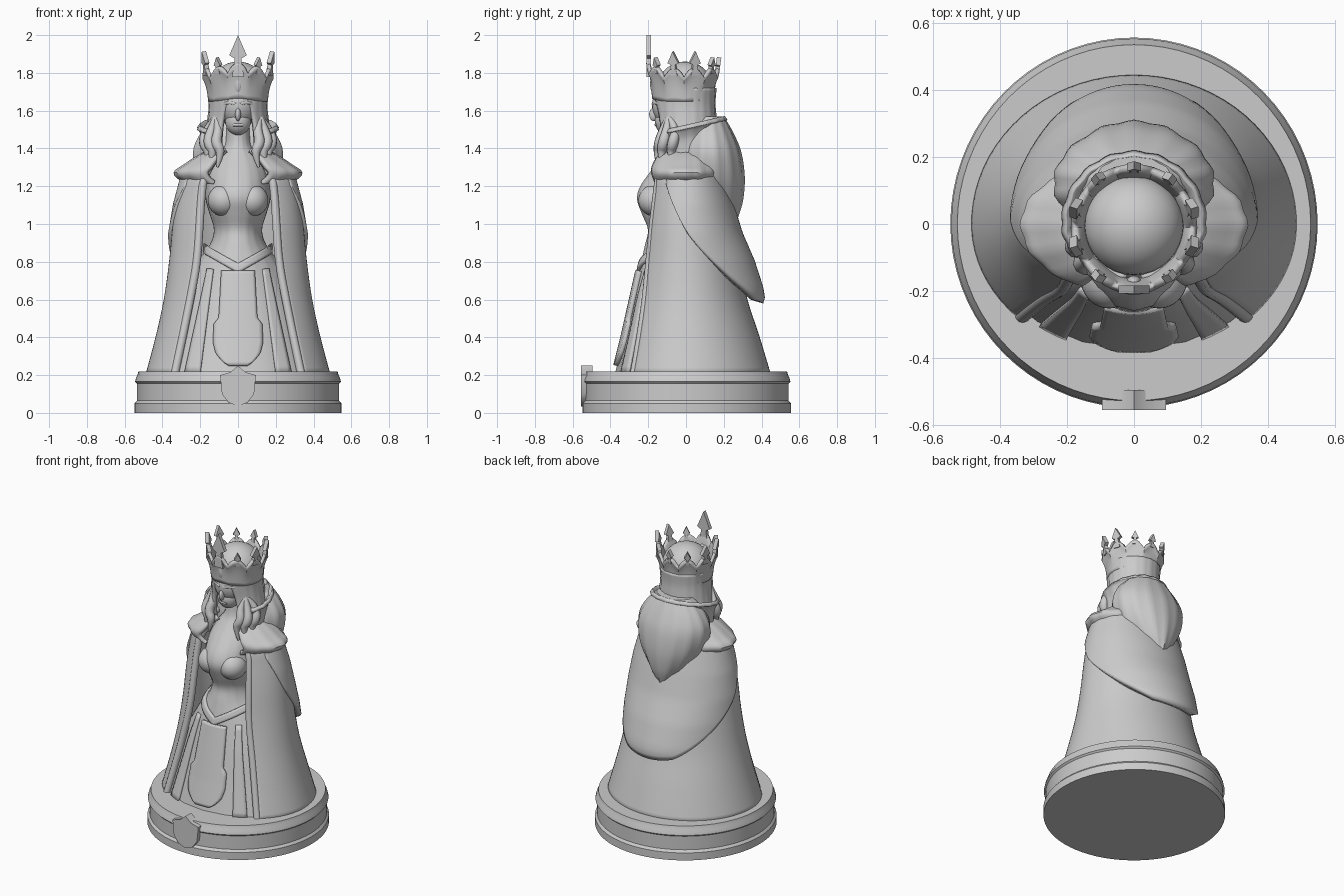
import bpy, bmesh, math
from math import sin, cos, pi, radians
from mathutils import Matrix

if "Cube" in bpy.data.objects:
    bpy.data.objects.remove(bpy.data.objects["Cube"])


def make(name, bm, thick=0):
    bmesh.ops.remove_doubles(bm, verts=bm.verts, dist=0.0005)
    bmesh.ops.recalc_face_normals(bm, faces=bm.faces)
    me = bpy.data.meshes.new(name)
    bm.to_mesh(me)
    bm.free()
    ob = bpy.data.objects.new(name, me)
    bpy.context.collection.objects.link(ob)
    if thick:
        s = ob.modifiers.new("thickness", 'SOLIDIFY')
        s.thickness, s.offset = thick, 0
    return ob


def surface(name, f, nu, nv, thick=0, cap=False):
    """Grid surface from f(u, v) with u, v in 0..1."""
    bm = bmesh.new()
    g = [[bm.verts.new(f(i / nu, j / nv)) for i in range(nu + 1)] for j in range(nv + 1)]
    for j in range(nv):
        for i in range(nu):
            bm.faces.new((g[j][i], g[j][i + 1], g[j + 1][i + 1], g[j + 1][i]))
    if cap:
        bmesh.ops.remove_doubles(bm, verts=bm.verts, dist=0.0005)
        bmesh.ops.holes_fill(bm, edges=[e for e in bm.edges if e.is_boundary], sides=0)
    return make(name, bm, thick)


def spline(rows, v):
    """Catmull-Rom through the rows."""
    x = v * (len(rows) - 1)
    i = min(int(x), len(rows) - 2)
    t = x - i
    a, b, c, d = (rows[max(0, min(len(rows) - 1, k))] for k in (i - 1, i, i + 1, i + 2))
    return [q + t * ((r - p) / 2 + t * (p - 2.5 * q + 2 * r - s / 2 + t * (1.5 * (q - r) + (s - p) / 2)))
            for p, q, r, s in zip(a, b, c, d)]


def sample(table, x):
    """Piecewise linear lookup on the first column (ascending)."""
    x = max(table[0][0], min(table[-1][0], x))
    for a, b in zip(table, table[1:]):
        if x <= b[0]:
            t = (x - a[0]) / (b[0] - a[0])
            return [p + (q - p) * t for p, q in zip(a, b)]


def loft(name, rows, cy=0, n=56, m=4, thick=0, cap=False, tilt=0, ripple=(0, 1)):
    """Rows: height, half width, front depth, back depth, edge angle (90 = closed)."""
    def f(u, v):
        z, rx, yf, yb, e = spline(rows, v)
        t = radians(-e) + u * (pi + 2 * radians(e))
        k = 1 + ripple[0] * cos(ripple[1] * (t + pi / 2))
        y = sin(t) * k * (yb if sin(t) > 0 else yf)
        return rx * cos(t) * k, cy + y, z + tilt * y
    return surface(name, f, n, m * (len(rows) - 1), thick, cap)


def ball(name, loc, scale):
    bm = bmesh.new()
    bmesh.ops.create_uvsphere(bm, u_segments=32, v_segments=18, radius=1,
                              matrix=Matrix.Translation(loc) @ Matrix.Diagonal((*scale, 1)))
    return make(name, bm)


def plate(name, pts, depth, mat):
    """Outline in x/z extruded along y, then placed."""
    bm = bmesh.new()
    f = bm.faces.new([bm.verts.new((x, -depth / 2, z)) for x, z in pts])
    r = bmesh.ops.extrude_face_region(bm, geom=[f])
    bmesh.ops.translate(bm, vec=(0, depth, 0), verts=[v for v in r['geom'] if isinstance(v, bmesh.types.BMVert)])
    bm.transform(mat)
    return make(name, bm)


def tube(name, pts, radius, taper=None):
    cu = bpy.data.curves.new(name, 'CURVE')
    cu.dimensions, cu.bevel_depth, cu.bevel_resolution = '3D', radius, 3
    cu.use_fill_caps = True
    sp = cu.splines.new('NURBS')
    sp.points.add(len(pts) - 1)
    for i, (p, q) in enumerate(zip(sp.points, pts)):
        p.co = (*q, 1)
        p.radius = taper[i] if taper else 1
    sp.use_endpoint_u, sp.order_u, sp.resolution_u = True, 3, 6
    ob = bpy.data.objects.new(name, cu)
    bpy.context.collection.objects.link(ob)


# Round base with a slight waist, and front shield
base = [(0, .548), (.05, .548), (.065, .535), (.155, .535), (.165, .545), (.185, .54), (.2, .532), (.22, .527)]
loft("base", [(z, r, r, r * 1.015, 90) for z, r in base], n=72, m=1, cap=True)
plate("base_shield", [(-.095, .2), (-.04, .215), (0, .25), (.04, .215), (.095, .2), (.085, .1), (.05, .055),
                      (0, .035), (-.05, .055), (-.085, .1)], .06, Matrix.Translation((0, -.525, 0)))

# Gown: skirt, waist, bodice and neck
gown = [(.2, .465, .375, .3, 90), (.4, .4, .325, .25, 90), (.6, .33, .28, .2, 90), (.78, .23, .24, .17, 90),
        (.89, .15, .215, .15, 90), (.97, .128, .2, .14, 90), (1.05, .15, .23, .15, 90), (1.13, .172, .257, .15, 90),
        (1.2, .17, .24, .15, 90), (1.28, .155, .185, .14, 90), (1.35, .12, .13, .1, 90), (1.42, .07, .09, .07, 90),
        (1.54, .06, .08, .07, 90)]
loft("gown", gown, cap=True, ripple=(.008, 18))


def on_gown(x, z, off):
    _, rx, yf, _, _ = sample(gown, z)
    return x, -yf * math.sqrt(max(0, 1 - (x / rx) ** 2)) - off, z


panel = [(.25, .05), (.27, .08), (.31, .115), (.37, .13), (.47, .125), (.5, .1), (.75, .085)]
surface("front_panel", lambda u, v: on_gown((2 * u - 1) * sample(panel, .25 + .5 * v)[1], .25 + .5 * v, .008),
        12, 30, .03)
surface("girdle", lambda u, v: on_gown((2 * u - 1) * .175, .74 + .1 * abs(2 * u - 1) + .05 * v, .004), 24, 3, .025)
for s in (-1, 1):
    ball("bust", (s * .075, -.16, 1.125), (.085, .092, .085))
    surface("skirt_strip", lambda u, v: on_gown(s * (.13 + .07 * (1 - v) + u * (.03 + .05 * (1 - v))), .21 + .55 * v, .004),
            4, 16, .02)

# Long cloak, open at the front, with trim along its edges
cloak = [(.2, .475, .39, .435, 45), (.4, .422, .335, .375, 46), (.6, .378, .285, .31, 48), (.8, .35, .245, .27, 52),
         (1.0, .33, .22, .24, 52), (1.15, .308, .2, .22, 51), (1.26, .28, .185, .19, 50), (1.33, .2, .15, .16, 48)]
loft("cloak", cloak, thick=.03)
for s in (-1, 1):
    tube("cloak_trim", [(s * rx * cos(radians(e)), -yf * sin(radians(e)), z) for z, rx, yf, _, e in cloak], .022)

# Rounded drape hanging over the back of the cloak
shape = [(.57, .34, .385), (.61, .355, .398), (.66, .358, .39), (.8, .358, .345), (.95, .35, .28), (1.1, .325, .235),
         (1.27, .28, .18), (1.34, .2, .15)]
hem = [(-.5, 1.22), (0, .96), (.35, .82), (.7, .68), (.9, .6), (1, .585)]


def drape(u, v):
    t = radians(-28) + u * radians(236)
    z = 1.34 + (sample(hem, sin(t))[1] - 1.34) * v
    _, rx, yb = sample(shape, z)
    return rx * cos(t), yb * sin(t), z


surface("back_drape", drape, 56, 28, .04)

# Flared shoulder capelet
loft("shoulder_capelet", [(1.39, .13, .13, .14, 62), (1.35, .21, .17, .16, 60), (1.3, .285, .2, .175, 60),
                          (1.27, .325, .2, .18, 60), (1.24, .295, .19, .17, 60), (1.22, .25, .18, .16, 60)],
     thick=.025, ripple=(.012, 16))

# Hair: back mass, head cover and front locks
loft("back_hair", [(1.57, .12, .1, .08, 90), (1.48, .2, .14, .13, 90), (1.38, .24, .16, .17, 90),
                   (1.25, .215, .16, .188, 90), (1.13, .145, .13, .18, 90), (1.05, .075, .07, .158, 90),
                   (.99, .015, .015, .135, 90)], cy=.12, cap=True, ripple=(.018, 14))
loft("head_hair", [(1.4, .165, .13, .14, 58), (1.48, .16, .145, .15, 58), (1.56, .148, .15, .148, 60),
                   (1.64, .142, .16, .142, 68), (1.72, .148, .16, .148, 82)], thick=.025, ripple=(.012, 20))
for s in (-1, 1):
    for k, (x, y) in enumerate([(.165, -.05), (.14, -.1), (.1, -.12)]):
        tube("hair_lock", [(s * .115, -.09, 1.57), (s * x, y, 1.5), (s * (x + .02), y - .02, 1.43),
                           (s * (x - .015), y - .03, 1.38), (s * (x + .01), y - .03, 1.32 - .01 * k)],
             .03, [.5, .8, 1, .8, .2])

# Standing collar around the neck, higher at the back
loft("standing_collar", [(1.37, .17, .13, .16, 45), (1.45, .175, .14, .17, 45), (1.5, .195, .15, .19, 45),
                         (1.515, .21, .16, .21, 45)], thick=.025, tilt=.22, ripple=(.012, 18))

# Head and face
ball("head", (0, -.045, 1.63), (.108, .135, .13))
ball("jaw", (0, -.1, 1.545), (.068, .065, .075))
ball("nose", (0, -.17, 1.58), (.015, .025, .035))
for s in (-1, 1):
    tube("brow", [(s * .012, -.172, 1.635), (s * .045, -.165, 1.648), (s * .08, -.135, 1.635)], .01)
tube("mouth", [(-.025, -.153, 1.525), (0, -.165, 1.525), (.025, -.153, 1.525)], .008)

# Crown: scalloped flared band, inner cap and arrow-shaped points
N = 10


def band(u, v):
    t = -pi / 2 + u * 2 * pi
    wave = abs(cos(N / 2 * (t + pi / 2)))
    front = max(0, -sin(t)) ** 6
    lo, hi = 1.65 + .015 * front, 1.775 + .05 * wave + .03 * front
    r = .148 + .012 * v + .02 * v ** 3
    return r * cos(t), r * sin(t) - .01 - .012 * front, lo + (hi - lo) * v


surface("crown_band", band, 80, 8, .02)
ball("crown_cap", (0, -.005, 1.72), (.148, .148, .14))
arrow = [(-.022, -.03), (-.012, .03), (-.032, .04), (-.022, .06), (0, .105), (.022, .06), (.032, .04), (.012, .03),
         (.022, -.03)]
for k in range(N):
    t = -pi / 2 + k * 2 * pi / N
    big = 1.65 if k == 0 else (.95 if k in (2, 3, 7, 8) else .65)
    h = 1.827 if k == 0 else 1.815
    plate("crown_point", arrow, .024,
          Matrix.Translation((.176 * cos(t), .176 * sin(t) - (.02 if k == 0 else .01), h))
          @ Matrix.Rotation(t + pi / 2, 4, 'Z') @ Matrix.Rotation(radians(0 if k == 0 else 8), 4, 'X')
          @ Matrix.Diagonal((big if k else 1.45, 1, big, 1)))
ball("crown_jewel", (0, -.172, 1.74), (.022, .018, .05))

# Smooth shading with crisp edges
bpy.ops.object.select_all(action='DESELECT')
for ob in bpy.context.collection.objects:
    if ob.type == 'MESH':
        ob.select_set(True)
        bpy.context.view_layer.objects.active = ob
bpy.ops.object.shade_smooth_by_angle(angle=radians(35))
